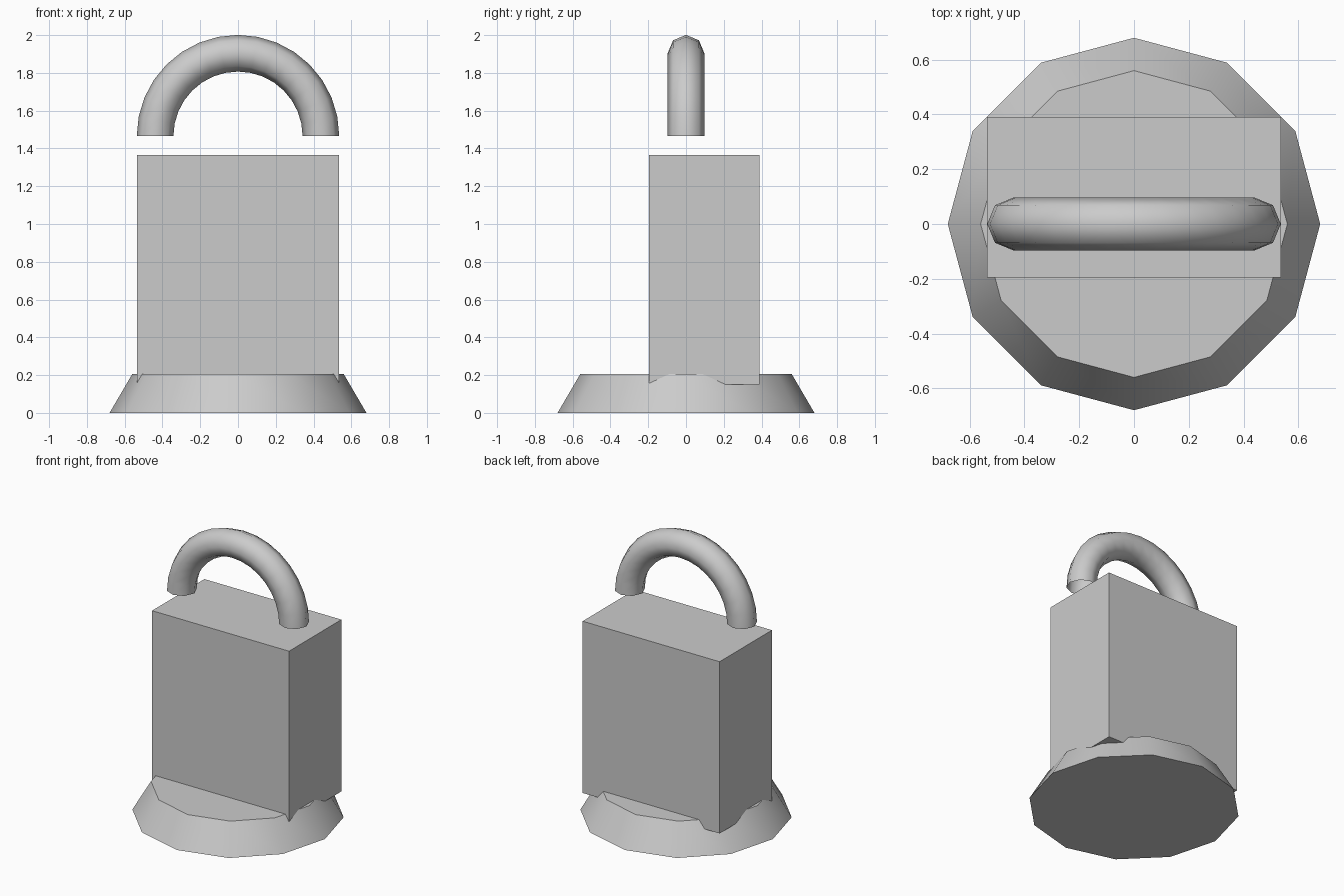
import bpy, bmesh
from math import radians, cos, sin, pi
from mathutils import Matrix

if "Cube" in bpy.data.objects:
    bpy.data.objects.remove(bpy.data.objects["Cube"])


def make_object(name, bm, smooth=True):
    bmesh.ops.recalc_face_normals(bm, faces=bm.faces)
    mesh = bpy.data.meshes.new(name)
    bm.to_mesh(mesh)
    bm.free()
    obj = bpy.data.objects.new(name, mesh)
    bpy.context.collection.objects.link(obj)
    if smooth:
        bpy.ops.object.select_all(action='DESELECT')
        obj.select_set(True)
        bpy.context.view_layer.objects.active = obj
        bpy.ops.object.shade_smooth_by_angle(angle=radians(50))
    return obj


# base: twelve-sided tapered foot
bm = bmesh.new()
bmesh.ops.create_cone(bm, cap_ends=True, segments=12, radius1=0.68, radius2=0.56,
                      depth=0.205, matrix=Matrix.Translation((0, 0, 0.1025)))
make_object("base", bm)

# body: plain block set towards the back, sunk into the base
bm = bmesh.new()
x, y0, y1, z0, z1 = 0.536, -0.195, 0.39, 0.15, 1.365
bmesh.ops.create_cube(bm, size=1, matrix=Matrix.Translation((0, (y0 + y1) / 2, (z0 + z1) / 2))
                      @ Matrix.Diagonal((2 * x, y1 - y0, z1 - z0, 1)))
make_object("body", bm, smooth=False)

# shackle: eight-sided ring swept through a half turn, with open ends
bm = bmesh.new()
centre_z, major, minor, sides = 1.465, 0.439, 0.097, 8
ring = [bm.verts.new((major + minor * cos(2 * pi * i / sides),
                      minor * sin(2 * pi * i / sides), centre_z)) for i in range(sides)]
edges = [bm.edges.new((ring[i], ring[(i + 1) % sides])) for i in range(sides)]
bmesh.ops.spin(bm, geom=ring + edges, cent=(0, 0, centre_z), axis=(0, -1, 0),
               angle=pi, steps=16)
make_object("shackle", bm)
